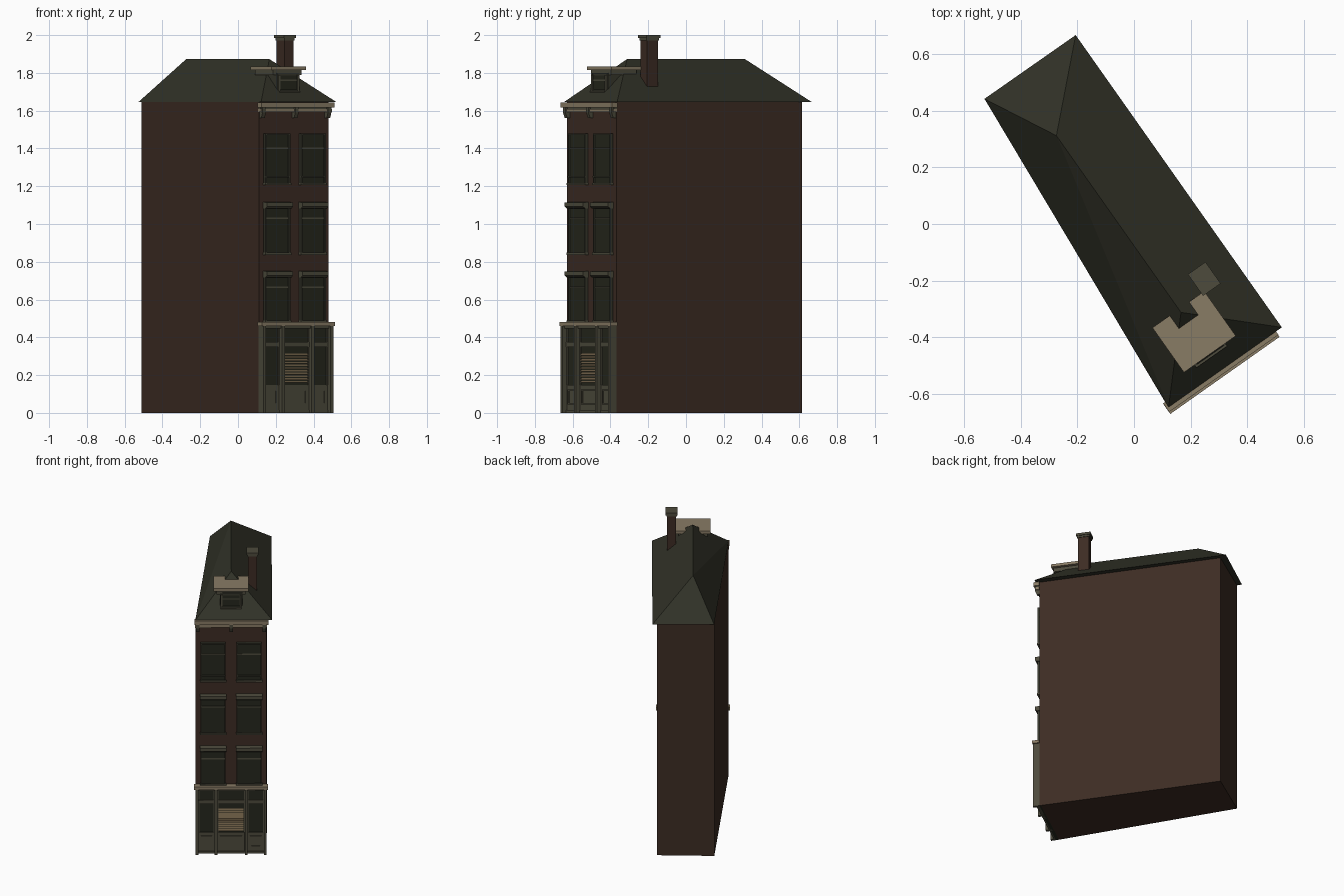
import bpy, bmesh, math
from mathutils import Matrix, Vector

cube = bpy.data.objects.get("Cube")
if cube:
    bpy.data.objects.remove(cube, do_unlink=True)


def material(name, *rgb):
    m = bpy.data.materials.new(name)
    m.use_nodes = True
    m.diffuse_color = (*rgb, 1)
    m.node_tree.nodes["Principled BSDF"].inputs["Base Color"].default_value = (*rgb, 1)
    return m


BRICK = material("brown brick", .046, .025, .017)
ROOF = material("dark slate", .03, .031, .02)
CREAM = material("cream stone", .25, .2, .13)
TRIM = material("olive paint", .075, .07, .046)
FRAME = material("dark olive frame", .038, .038, .025)
GLASS = material("dark glass", .019, .02, .012)
SLAT = material("tan slats", .14, .1, .055)

# The facade frame: s runs along the front, d points out of it
PLACE = Matrix.Translation((.295, -.498, 0)) @ Matrix.Rotation(math.radians(35.2), 4, 'Z')


def finish(name, bm, mat):
    bmesh.ops.recalc_face_normals(bm, faces=bm.faces)
    mesh = bpy.data.meshes.new(name)
    bm.to_mesh(mesh)
    bm.free()
    mesh.materials.append(mat)
    ob = bpy.data.objects.new(name, mesh)
    bpy.context.collection.objects.link(ob)
    return ob


def add_prism(bm, s0, s1, profile):
    """Extrude a (d, z) profile along the facade."""
    ends = [[bm.verts.new((s, -d, z)) for d, z in profile] for s in (s0, s1)]
    bm.faces.new(ends[0])
    bm.faces.new(ends[1])
    for i in range(len(profile)):
        j = (i + 1) % len(profile)
        bm.faces.new((ends[0][i], ends[0][j], ends[1][j], ends[1][i]))


def prisms(name, mat, items):
    bm = bmesh.new()
    for s0, s1, profile in items:
        add_prism(bm, s0, s1, profile)
    ob = finish(name, bm, mat)
    ob.matrix_world = PLACE
    return ob


def box(s0, s1, d0, d1, z0, z1):
    return s0, s1, [(d0, z0), (d1, z0), (d1, z1), (d0, z1)]


def border(s0, s1, z0, z1, w, d):
    """Four bars around an opening."""
    return [box(s0, s0 + w, 0, d, z0, z1), box(s1 - w, s1, 0, d, z0, z1),
            box(s0 + w, s1 - w, 0, d, z0, z0 + w), box(s0 + w, s1 - w, 0, d, z1 - w, z1)]


# Main walls: a tapering plot, narrower at the back
EAVE = 1.645
bm = bmesh.new()
plan = [(.11, -.629), (.48, -.367), (-.204, .615), (-.51, .414)]
base = bm.faces.new([bm.verts.new((x, y, 0)) for x, y in plan])
top = bmesh.ops.extrude_face_region(bm, geom=[base])["geom"]
bmesh.ops.translate(bm, vec=(0, 0, EAVE),
                    verts=[v for v in top if isinstance(v, bmesh.types.BMVert)])
finish("walls", bm, BRICK)

# Hipped roof
bm = bmesh.new()
fl, fr, br, bl = [bm.verts.new((x, y, EAVE)) for x, y in
                  [(.122, -.647), (.522, -.365), (-.206, .667), (-.528, .442)]]
rf, rb = bm.verts.new((.166, -.312, 1.873)), bm.verts.new((-.274, .312, 1.873))
for face in [(fl, fr, rf), (fr, br, rb, rf), (br, bl, rb), (bl, fl, rb), (fl, rf, rb),
             (fl, bl, br, fr)]:
    bm.faces.new(face)
finish("roof", bm, ROOF)

# Eaves cornice with brackets
prisms("cornice", CREAM, [box(-.235, .237, 0, .037, 1.618, 1.644),
                          box(-.23, .23, 0, .024, 1.592, 1.61)])
prisms("cornice_frieze", TRIM, [box(-.228, .228, 0, .018, 1.6, 1.62)])
prisms("cornice_brackets", TRIM,
       [(s - .011, s + .011, [(0, 1.56), (.018, 1.56), (.03, 1.59), (.03, 1.618), (0, 1.618)])
        for s in (-.212, 0, .212)])

# Upper windows: three floors, two columns
glass, frames, bars, lintels = [], [], [], []
for z0, z1, bar, hood in [(.482, .745, .665, True), (.84, 1.11, 1.03, True),
                          (1.21, 1.48, 1.4, False)]:
    for side in (-1, 1):
        s0, s1 = sorted((side * .035, side * .195))
        glass.append(box(s0, s1, -.01, .009, z0, z1))
        frames += border(s0, s1, z0, z1, .008, .019)
        bars.append(box(s0 + .008, s1 - .008, 0, .014, bar - .004, bar + .004))
        lintels.append(box(s0 - .004, s1 + .004, 0, .023, z0 - .004, z0 + .008))
        if hood:
            lintels.append((s0 - .004, s1 + .004,
                            [(0, z1 - .028), (.022, z1 - .028), (.036, z1 - .018),
                             (.036, z1 + .004), (0, z1 + .006)]))
        else:
            frames.append(box(s0, s1, 0, .022, 1.247, 1.253))
prisms("window_glass", GLASS, glass)
prisms("window_frames", FRAME, frames)
prisms("window_bars", TRIM, bars)
prisms("window_lintels_and_sills", TRIM, lintels)

# Shop front: pillars, bays, panels, central louvre
HEAD = .46
prisms("shop_glass", GLASS, [box(-.225, .225, -.01, .01, 0, HEAD)])
prisms("shop_pillars", TRIM,
       [box(s - .009, s + .009, 0, .042, 0, HEAD) for s in (-.218, -.096, .096, .218)])
prisms("shop_cornice", CREAM, [box(-.236, .236, 0, .045, HEAD, .48)])
details = [box(-.22, .22, 0, .03, .447, HEAD), box(-.22, .22, 0, .02, 0, .015)]
panels = []
for s0, s1 in [(-.209, -.105), (-.087, .087), (.105, .209)]:
    panels.append(box(s0, s1, 0, .015, .01, .147))
    details += border(s0 + .016, s1 - .016, .045, .125, .008, .021)
    details.append(box(s0, s1, 0, .02, .35, .376))
    details += [box(s0, s0 + .006, 0, .018, .147, .45), box(s1 - .006, s1, 0, .018, .147, .45)]
prisms("shop_panels", TRIM, panels)
prisms("shop_mouldings", TRIM, details)
prisms("shop_louvre", SLAT, [(-.08, .08, [(.008, z), (.018, z), (.012, z + .009), (.008, z + .009)])
                             for z in [.16 + i * .0145 for i in range(11)]])

# Dormer
prisms("dormer_body", FRAME, [box(-.072, .072, -.23, -.052, 1.67, 1.8)])
prisms("dormer_moulding", TRIM, [box(-.092, .092, -.225, -.058, 1.788, 1.816)])
prisms("dormer_roof", CREAM, [box(-.112, .112, -.24, -.047, 1.815, 1.834)])
prisms("dormer_glass", GLASS, [box(-.055, .055, -.06, -.049, 1.712, 1.785)])
prisms("dormer_frame", TRIM, [box(-.066, .066, -.06, -.035, 1.695, 1.705),
                              box(-.055, .055, -.06, -.046, 1.758, 1.764)]
       + [box(s - .006, s + .006, -.06, -.043, 1.7, 1.79) for s in (-.062, .062)])

# Chimney
prisms("chimney", BRICK, [box(.108, .166, -.311, -.239, 1.68, 1.985)])
prisms("chimney_cap", TRIM, [box(.099, .175, -.322, -.229, 1.984, 2),
                             box(.104, .17, -.316, -.234, 1.972, 1.984)])
